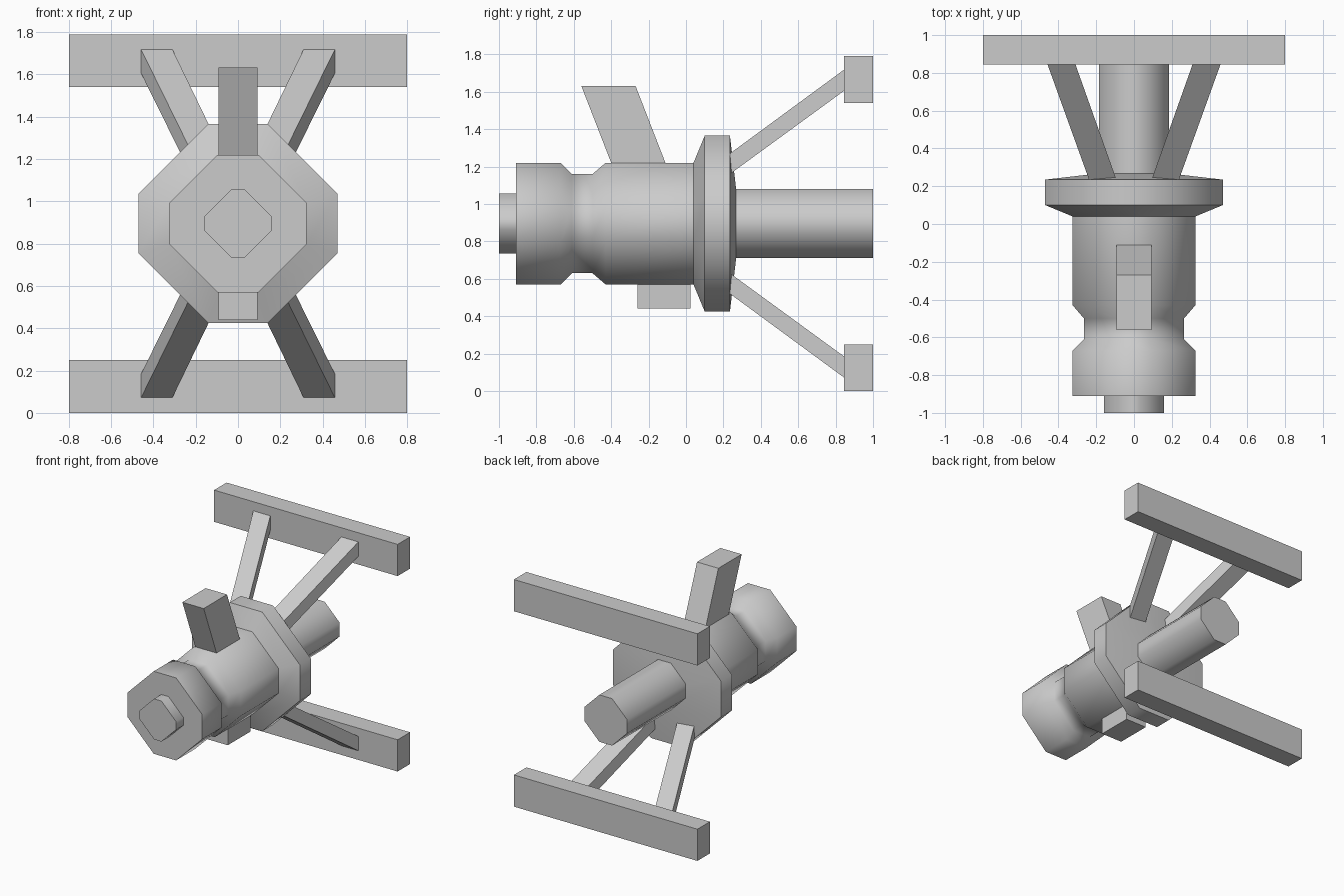
import bpy, bmesh, math

if "Cube" in bpy.data.objects:
    bpy.data.objects.remove(bpy.data.objects["Cube"])

CZ = 0.895  # height of the long axis


def finish(bm, name, smooth=False):
    bmesh.ops.recalc_face_normals(bm, faces=bm.faces)
    me = bpy.data.meshes.new(name)
    bm.to_mesh(me)
    bm.free()
    ob = bpy.data.objects.new(name, me)
    bpy.context.collection.objects.link(ob)
    if smooth:
        bpy.ops.object.select_all(action='DESELECT')
        ob.select_set(True)
        bpy.context.view_layer.objects.active = ob
        bpy.ops.object.shade_smooth_by_angle(angle=math.radians(50))
    return ob


def loft(name, rings, smooth=False):
    """Skin equal-length point rings and cap both ends."""
    bm = bmesh.new()
    vs = [[bm.verts.new(p) for p in r] for r in rings]
    n = len(vs[0])
    for a, b in zip(vs, vs[1:]):
        for i in range(n):
            j = (i + 1) % n
            bm.faces.new((a[i], a[j], b[j], b[i]))
    bm.faces.new(vs[0])
    bm.faces.new(vs[-1])
    return finish(bm, name, smooth)


def octagon(y, r, k=0.3):
    """Chamfered square around the long axis: half width r, flat half k*r."""
    f = r * k
    pts = [(r, -f), (r, f), (f, r), (-f, r), (-r, f), (-r, -f), (-f, -r), (f, -r)]
    return [(x, y, CZ + z) for x, z in pts]


def rect_xz(x0, x1, y, z0, z1):
    return [(x0, y, z0), (x1, y, z0), (x1, y, z1), (x0, y, z1)]


def rect_xy(x, y0, y1, z):
    return [(-x, y0, z), (x, y0, z), (x, y1, z), (-x, y1, z)]


# Main body with waist and rear flange
body = [(-0.91, 0.325), (-0.67, 0.325), (-0.61, 0.265), (-0.50, 0.265),
        (-0.43, 0.325), (0.04, 0.325), (0.10, 0.47), (0.235, 0.47), (0.268, 0.185)]
loft("body", [octagon(y, r) for y, r in body], True)

# Rear tube and front knob
loft("rear_tube", [octagon(y, 0.185) for y in (0.268, 1.0)], True)
loft("front_knob", [octagon(y, 0.16, 0.2) for y in (-1.0, -0.91)], True)

# Leaning top fin and bottom block
loft("top_fin", [rect_xy(0.093, -0.40, -0.11, 1.22), rect_xy(0.093, -0.56, -0.27, 1.632)])
loft("bottom_block", [rect_xy(0.093, -0.26, 0.025, 0.44), rect_xy(0.093, -0.26, 0.025, 0.57)])

# Cross bars and their diagonal struts, above and below the axis
for label, s in (("upper", 1), ("lower", -1)):
    def z(h, s=s):
        return CZ + s * h
    loft(label + "_bar", [rect_xz(-0.8, 0.8, y, z(0.645), z(0.895)) for y in (0.845, 1.0)])
    for side, m in (("right", 1), ("left", -1)):
        loft(f"{label}_{side}_strut", [
            rect_xz(m * 0.093, m * 0.238, 0.235, z(0.265), z(0.375)),
            rect_xz(m * 0.31, m * 0.458, 0.845, z(0.71), z(0.823))])
